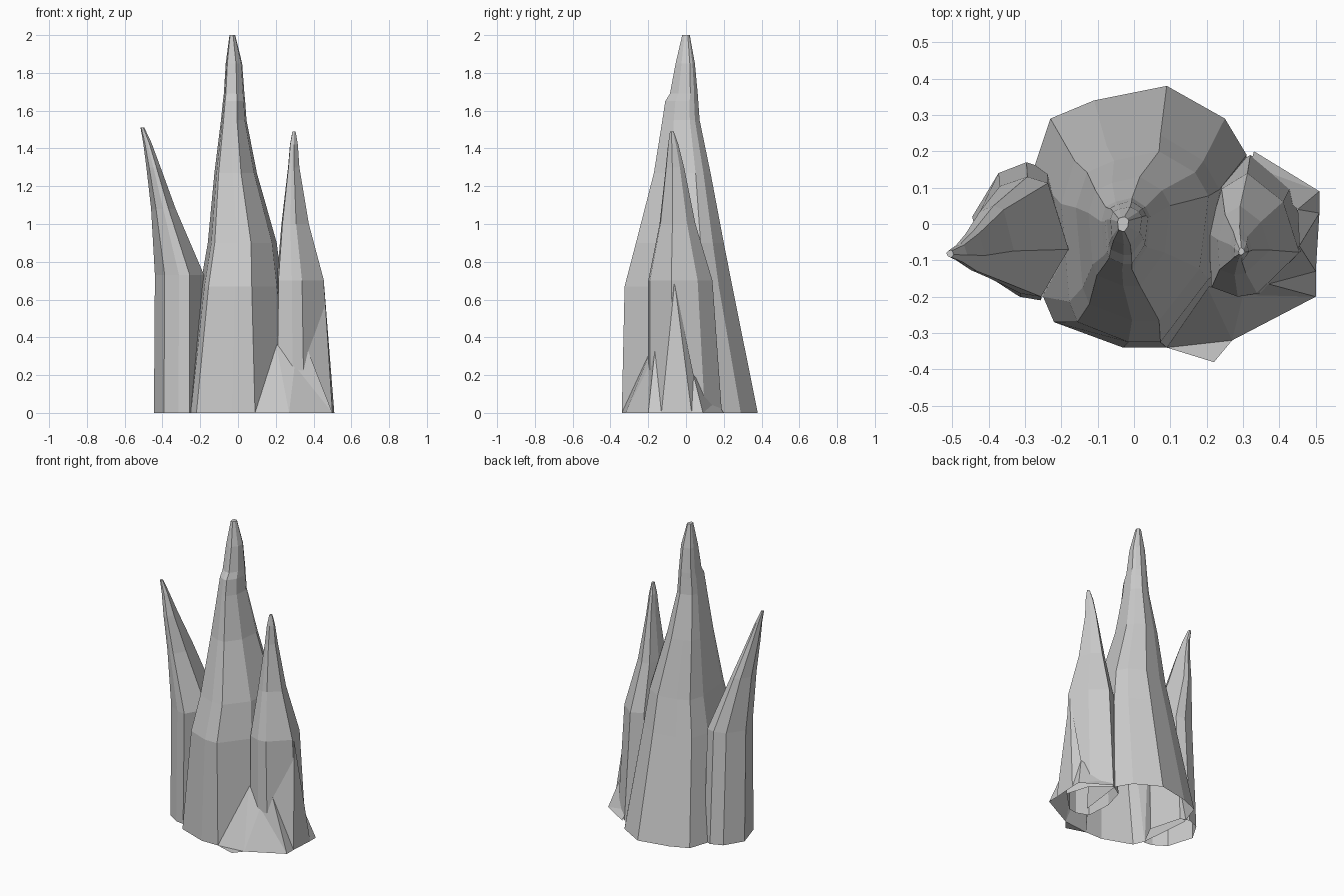
import bpy
import bmesh


def finish(name, bm):
    bmesh.ops.recalc_face_normals(bm, faces=bm.faces)
    mesh = bpy.data.meshes.new(name)
    bm.to_mesh(mesh)
    bm.free()
    obj = bpy.data.objects.new(name, mesh)
    bpy.context.collection.objects.link(obj)
    return obj


def spire(name, outline, levels):
    """Loft an outline through levels of (z, x0, x1, y0, y1); open base, capped tip."""
    xs, ys = [p[0] for p in outline], [p[1] for p in outline]
    bm = bmesh.new()
    rings = []
    for z, x0, x1, y0, y1 in levels:
        ring = []
        for x, y in outline:
            u = (x - min(xs)) / (max(xs) - min(xs))
            v = (y - min(ys)) / (max(ys) - min(ys))
            ring.append(bm.verts.new((x0 + u * (x1 - x0), y0 + v * (y1 - y0), z)))
        rings.append(ring)
    n = len(outline)
    for lo, hi in zip(rings, rings[1:]):
        for i in range(n):
            j = (i + 1) % n
            bm.faces.new((lo[i], lo[j], hi[j], hi[i]))
    bm.faces.new(rings[-1])
    return finish(name, bm)


# Tall central spire with a chipped front near the tip
spire("main_spire",
      [(-0.22, -0.27), (-0.03, -0.34), (0.09, -0.34), (0.27, -0.12), (0.31, 0.19),
       (0.25, 0.29), (0.09, 0.38), (-0.11, 0.34), (-0.23, 0.29), (-0.28, 0.14),
       (-0.25, -0.2)],
      [(0, -0.28, 0.31, -0.34, 0.38), (0.67, -0.2, 0.235, -0.325, 0.245),
       (0.9, -0.16, 0.205, -0.265, 0.2), (1.27, -0.125, 0.1, -0.17, 0.13),
       (1.55, -0.09, 0.045, -0.125, 0.072), (1.65, -0.08, 0.038, -0.11, 0.065),
       (1.69, -0.075, 0.034, -0.085, 0.062), (1.85, -0.065, 0.022, -0.055, 0.047),
       (2.0, -0.045, -0.015, -0.02, 0.02)])

# Left spire, leaning outward
spire("left_spire",
      [(-0.39, -0.15), (-0.31, -0.2), (-0.25, -0.21), (-0.17, -0.06),
       (-0.23, 0.15), (-0.29, 0.17), (-0.37, 0.14), (-0.445, 0.02)],
      [(0, -0.445, -0.18, -0.21, 0.17), (0.73, -0.44, -0.18, -0.2, 0.13),
       (1.08, -0.46, -0.33, -0.155, 0.05), (1.3, -0.485, -0.41, -0.13, -0.02),
       (1.43, -0.502, -0.458, -0.105, -0.055), (1.51, -0.516, -0.496, -0.092, -0.072)])

# Right spire
spire("right_spire",
      [(0.21, -0.17), (0.29, -0.2), (0.35, -0.19), (0.48, -0.06),
       (0.43, 0.1), (0.32, 0.19), (0.24, 0.14), (0.2, 0.0)],
      [(0, 0.2, 0.48, -0.2, 0.19), (0.7, 0.205, 0.455, -0.2, 0.14),
       (1.0, 0.23, 0.375, -0.14, 0.05), (1.3, 0.265, 0.325, -0.107, -0.01),
       (1.42, 0.275, 0.317, -0.095, -0.04), (1.49, 0.288, 0.305, -0.085, -0.065)])

# Broken rock apron around the foot of the right spire
ground = [(0.09, -0.34), (0.27, -0.32), (0.5, -0.2), (0.5, -0.13),
          (0.51, 0.03), (0.51, 0.09), (0.33, 0.2)]
upper = [(0.2, -0.17, 0.37), (0.3, -0.195, 0.25), (0.37, -0.165, 0.33),
         (0.455, -0.06, 0.69), (0.45, 0.04, 0.2), (0.32, 0.16, 0.06)]
bm = bmesh.new()
low = [bm.verts.new((x, y, 0)) for x, y in ground]
top = [bm.verts.new(p) for p in upper]
for i in range(len(upper)):
    bm.faces.new((low[i], low[i + 1], top[i]))
    if i + 1 < len(upper):
        bm.faces.new((low[i + 1], top[i + 1], top[i]))
toe = bm.verts.new((0.22, -0.38, 0))
bm.faces.new((low[0], toe, low[1]))
finish("rock_apron", bm)
